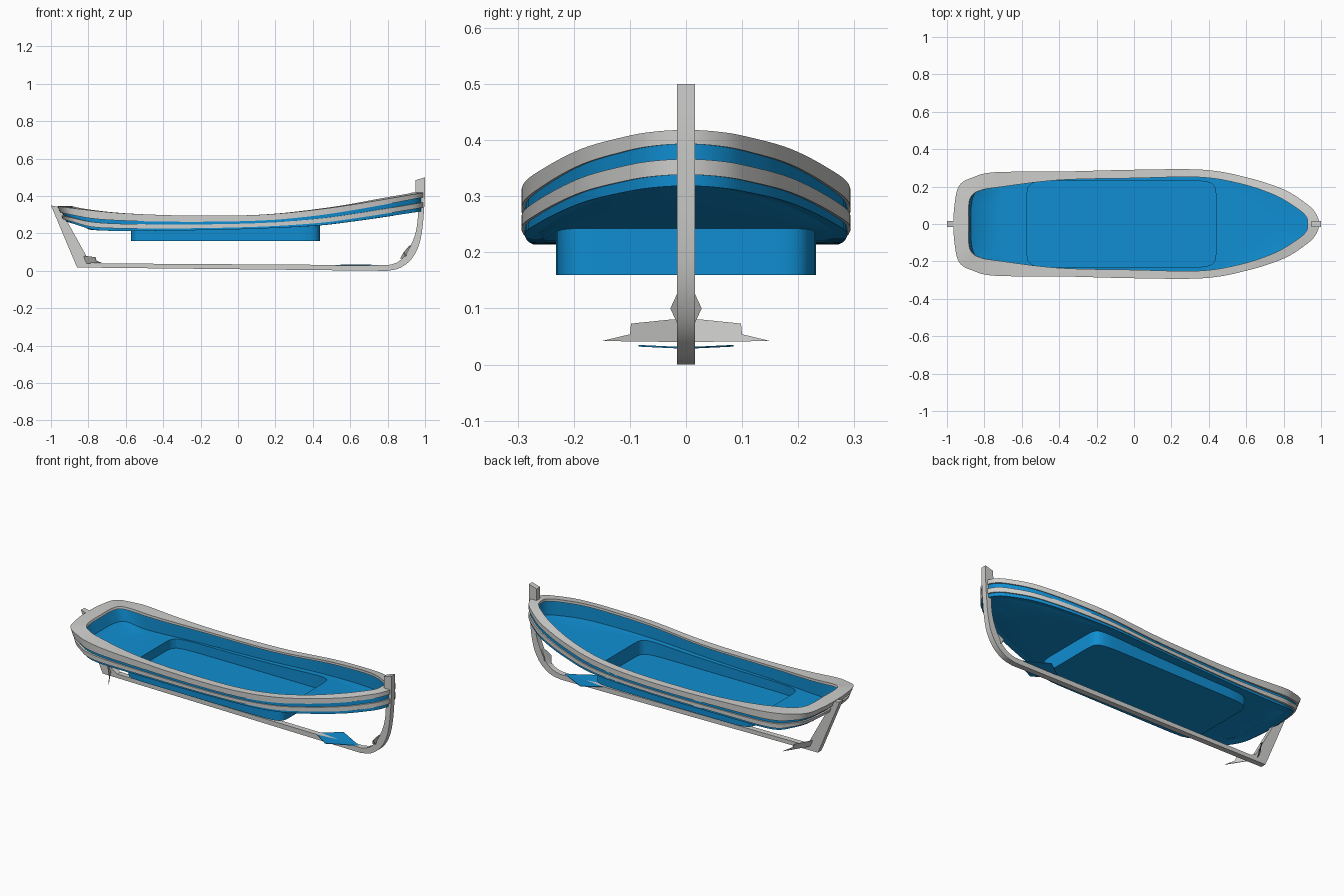
import bpy, bmesh, math
from mathutils import Vector

if "Cube" in bpy.data.objects:
    bpy.data.objects.remove(bpy.data.objects["Cube"])

def mat(name, col):
    m = bpy.data.materials.new(name)
    m.diffuse_color = (*col, 1)
    m.use_nodes = True
    m.node_tree.nodes["Principled BSDF"].inputs["Base Color"].default_value = m.diffuse_color
    return m

GREY = mat("light grey", (0.62, 0.62, 0.61))
BLUE = mat("bright blue", (0.005, 0.27, 0.64))

def make(name, verts, faces, mats, smooth=None, recalc=True):
    me = bpy.data.meshes.new(name)
    me.from_pydata([tuple(v) for v in verts], [], [f[0] for f in faces])
    for m in mats:
        me.materials.append(m)
    for p, f in zip(me.polygons, faces):
        p.material_index = f[1]
    if recalc:
        bm = bmesh.new()
        bm.from_mesh(me)
        bmesh.ops.recalc_face_normals(bm, faces=bm.faces)
        bm.to_mesh(me)
        bm.free()
    ob = bpy.data.objects.new(name, me)
    bpy.context.collection.objects.link(ob)
    if smooth:
        bpy.context.view_layer.objects.active = ob
        ob.select_set(True)
        bpy.ops.object.shade_smooth_by_angle(angle=math.radians(smooth))
        ob.select_set(False)
    return ob

def catmull(p0, p1, p2, p3, t):
    return 0.5 * (2 * p1 + (p2 - p0) * t + (2 * p0 - 5 * p1 + 4 * p2 - p3) * t * t
                  + (3 * p1 - p0 - 3 * p2 + p3) * t ** 3)

def smooth_line(pts, n=6):
    pts = [Vector(p) for p in pts]
    out = []
    for i in range(len(pts) - 1):
        a = pts[i - 1] if i else 2 * pts[0] - pts[1]
        d = pts[i + 2] if i + 2 < len(pts) else 2 * pts[-1] - pts[-2]
        out += [catmull(a, pts[i], pts[i + 1], d, k / n) for k in range(n)]
    return out + [pts[-1]]

def closed_outline(half):
    # mirror a half outline; phantom ends keep bow and stern round
    m = lambda p: (p[0], -p[1])
    ext = [m(half[1])] + half + [m(half[-2])]
    line = smooth_line(ext)[6:-6]
    return line + [Vector(m(p)) for p in line[-2:0:-1]]

def height(pts):
    line = smooth_line(pts, 8)
    def f(x):
        for a, b in zip(line, line[1:]):
            if x <= b.x:
                return a.y + (b.y - a.y) * (x - a.x) / (b.x - a.x)
        return line[-1].y
    return f

top_z = height([(-1, .35), (-.8, .325), (-.6, .307), (-.3, .296), (0, .296), (.2, .305),
                (.4, .325), (.6, .352), (.8, .385), (1, .42)])
low_z = height([(-1, .275), (-.9, .245), (-.77, .218), (-.5, .214), (0, .222),
                (.4, .24), (.6, .262), (.8, .29), (1, .32)])

outer = closed_outline([(-.965, 0), (-.96, .1), (-.935, .205), (-.86, .25), (-.74, .277),
                        (-.4, .28), (0, .29), (.37, .29), (.6, .25), (.8, .185),
                        (.92, .11), (.97, .06), (.99, 0)])
inner = closed_outline([(-.885, 0), (-.885, .09), (-.87, .15), (-.82, .18), (-.72, .197),
                        (-.4, .235), (0, .245), (.35, .25), (.57, .215), (.75, .155),
                        (.87, .085), (.92, .04), (.928, 0)])
N = len(outer)

def hull_point(i, t, f):
    """t: 0 inner edge to 1 outer edge; f: 0 sheer to 1 bottom."""
    o = outer[i]
    p = inner[i].lerp(o, t)
    zt, zb = top_z(o.x), low_z(o.x)
    z = zt + (zb - zt) * f
    w = min(1, max(0, (-.72 - o.x) / .2))
    return Vector((p.x + .41 * w * (zt - z), p.y, z))

# Bulwark: cap rail, two grey strakes, blue planks and inner wall
verts, faces = [], []
for i in range(N):
    k = min(1, max(0, (outer[i].x - .2) / .8))
    f1, f2, f3 = .42 - .17 * k, .6 - .08 * k, .86 - .06 * k
    prof = [(.25, 1), (.25, .15), (0, .15), (0, 0), (1, 0), (1, f1), (.86, f1),
            (.86, f2), (1, f2), (1, f3), (.86, f3), (.86, 1)]
    verts += [hull_point(i, t, f) for t, f in prof]
P = 12
strip_mat = [1, 0, 0, 0, 0, 0, 1, 0, 0, 0, 1, 1]
for i in range(N):
    j = (i + 1) % N
    for s in range(P):
        r = (s + 1) % P
        faces.append(((i * P + s, j * P + s, j * P + r, i * P + r), strip_mat[s]))
make("bulwark", verts, faces, [GREY, BLUE], 30)

# Deck with a sunken rounded well
C, A, B, E = Vector((-.067, 0)), .505, .232, 12
rim = [hull_point(i, .25, 1) for i in range(N)]
well = []
for p in rim:
    d = p.xy - C
    s = (abs(d.x / A) ** E + abs(d.y / B) ** E) ** (-1 / E)
    q = C + d * s
    well.append(Vector((q.x, q.y, low_z(q.x))))
rings = [[a.lerp(b, k / 4) for a, b in zip(rim, well)] for k in range(5)]
for ring in rings[1:4]:
    for v in ring:
        v.z = low_z(v.x)
rings.append([Vector((v.x, v.y, .16)) for v in well])
verts = [v for ring in rings for v in ring]
faces = []
for r in range(len(rings) - 1):
    for i in range(N):
        j = (i + 1) % N
        faces.append(((r * N + i, r * N + j, (r + 1) * N + j, (r + 1) * N + i), 0))
faces.append((tuple(range(5 * N, 6 * N)), 0))
make("deck_and_well", verts, faces, [BLUE], 30)

# Backbone: keel, stem and stern post as bars between two edge lines
def bar(name, left, right, w):
    n = len(left)
    vs = [(x, y, z) for y in (-w, w) for line in (left, right) for x, z in line]
    fs = []
    for k in range(n - 1):
        a, b, c, d = k, n + k, 2 * n + k, 3 * n + k
        fs += [((a, a + 1, b + 1, b), 0), ((c, d, d + 1, c + 1), 0),
               ((a, c, c + 1, a + 1), 0), ((b, b + 1, d + 1, d), 0)]
    fs += [((0, n, 3 * n, 2 * n), 0), ((n - 1, 3 * n - 1, 4 * n - 1, 2 * n - 1), 0)]
    return make(name, vs, fs, [GREY], 30)

W = .016
bar("keel", [(-.86, .018), (.8, 0)], [(-.77, .04), (.8, .03)], W)
stem_out = smooth_line([(.8, 0), (.865, .015), (.925, .06), (.965, .13), (.985, .22),
                        (.995, .33), (1, .42), (1, .5)], 4)
stem_in = smooth_line([(.8, .03), (.85, .045), (.895, .085), (.93, .15), (.953, .22),
                       (.962, .31), (.95, .41), (.95, .485)], 4)
bar("stem", stem_out, stem_in, W)
bar("stern_post", [(-1, .35), (-.87, .04), (-.86, .018)],
    [(-.955, .34), (-.8, .06), (-.765, .04)], W)

# Small plank remnants on the backbone
def plate(name, pts, m, off):
    n = len(pts)
    vs = [Vector(p) for p in pts] + [Vector(p) + Vector(off) for p in pts]
    fs = [(tuple(range(n)), 0), (tuple(range(2 * n - 1, n - 1, -1)), 0)]
    fs += [((k, (k + 1) % n, n + (k + 1) % n, n + k), 0) for k in range(n)]
    make(name, vs, fs, [m])

for s, side in ((1, "left"), (-1, "right")):
    plate("stern_fin_" + side, [(-.82, 0, .04), (-.73, s * .15, .042), (-.76, s * .1, .054),
                                (-.765, s * .098, .073), (-.82, s * .03, .08), (-.83, 0, .08)],
          GREY, (.004, 0, 0))
    plate("stem_knee_" + side, [(.87, 0, .065), (.9, s * .014, .07), (.89, s * .028, .1),
                                (.915, s * .014, .13), (.93, 0, .14)], GREY, (-.004, 0, 0))
    plate("bow_garboard_" + side, [(.5, 0, .028), (.62, s * .085, .032), (.78, 0, .028)],
          BLUE, (0, 0, .003))
